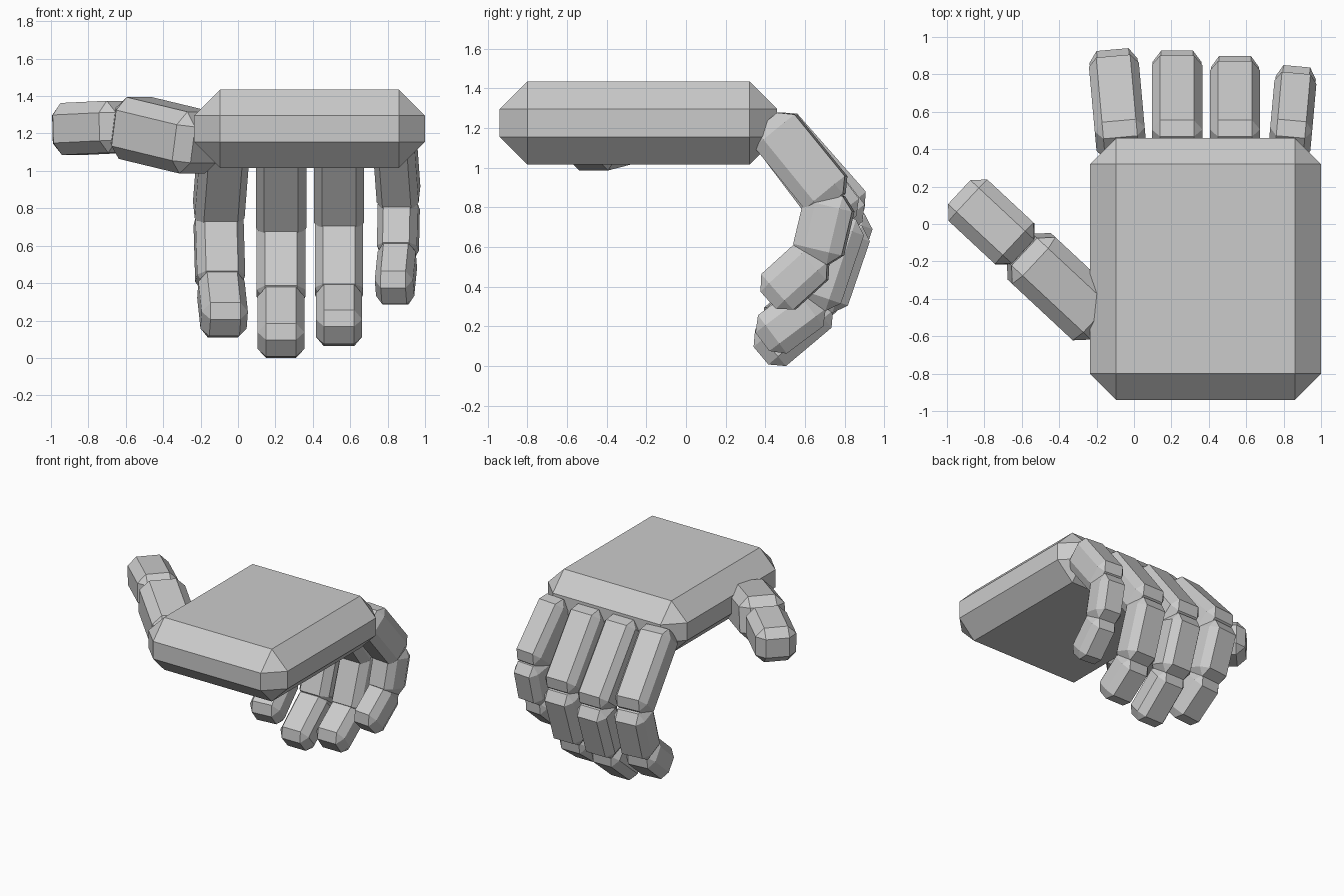
import bpy, bmesh
from mathutils import Vector, Matrix

if "Cube" in bpy.data.objects:
    bpy.data.objects.remove(bpy.data.objects["Cube"])

grey = bpy.data.materials.new("plain_grey")
grey.diffuse_color = (0.6, 0.6, 0.6, 1)
grey.use_nodes = True
grey.node_tree.nodes["Principled BSDF"].inputs["Base Color"].default_value = grey.diffuse_color


def chamfered_box(name, size, bevel, matrix):
    """Box with every edge chamfered; bevel gives the chamfer width per axis."""
    bm = bmesh.new()
    bmesh.ops.create_cube(bm, size=1)
    bmesh.ops.scale(bm, vec=[s / b for s, b in zip(size, bevel)], verts=bm.verts)
    bmesh.ops.bevel(bm, geom=bm.edges[:], offset=1, offset_type='OFFSET',
                    segments=1, affect='EDGES')
    bmesh.ops.scale(bm, vec=bevel, verts=bm.verts)
    bmesh.ops.transform(bm, matrix=matrix, verts=bm.verts)
    bmesh.ops.recalc_face_normals(bm, faces=bm.faces[:])
    mesh = bpy.data.meshes.new(name)
    bm.to_mesh(mesh)
    bm.free()
    mesh.materials.append(grey)
    obj = bpy.data.objects.new(name, mesh)
    bpy.context.collection.objects.link(obj)
    return obj


def bone(name, start, end, width, thick, bevel):
    """Chamfered box running from start to end, its width kept horizontal."""
    start, end = Vector(start), Vector(end)
    along = (end - start).normalized()
    side = along.cross(Vector((0, 0, 1))).normalized()
    up = side.cross(along)
    rot = Matrix((side, along, up)).transposed().to_4x4()
    chamfered_box(name, (width, (end - start).length, thick), bevel,
                  Matrix.Translation((start + end) / 2) @ rot)


# Palm
chamfered_box("palm", (1.235, 1.40, 0.42), (0.14, 0.14, 0.14),
              Matrix.Translation((0.3825, -0.24, 1.225)))

# Fingers: base x, sideways lean, width, side chamfer, joints as (y, z)
fingers = {
    "index": (-0.068, -0.09, 0.268, 0.043,
              [(0.413, 1.234), (0.825, 0.765), (0.703, 0.39), (0.43, 0.162)]),
    "middle": (0.23, 0.0, 0.27, 0.045,
               [(0.413, 1.234), (0.82, 0.705), (0.685, 0.31), (0.378, 0.052)]),
    "ring": (0.54, 0.0, 0.268, 0.043,
             [(0.413, 1.234), (0.79, 0.735), (0.65, 0.32), (0.385, 0.122)]),
    "little": (0.832, 0.09, 0.225, 0.036,
               [(0.413, 1.234), (0.73, 0.845), (0.66, 0.55), (0.42, 0.332)]),
}
for finger, (x, lean, width, chamfer, joints) in fingers.items():
    pts = [Vector((x + lean * (y - 0.413), y, z)) for y, z in joints]
    for i, part in enumerate(("base", "mid", "tip")):
        a, b = pts[i], pts[i + 1]
        d = (b - a).normalized() * 0.025
        bone(f"{finger}_finger_{part}", a - (d if i else d * 0),
             b + (d if i < 2 else d * 0),
             width - 0.01 * i, 0.262 - 0.01 * i, (chamfer, 0.063, 0.063))

# Thumb: sloped base and level tip, both pointing out sideways
for name, centre, slope, length, width, thick, b in (
        ("thumb_base", (-0.386, -0.335, 1.19), 0.176, 0.59, 0.34, 0.335, 0.07),
        ("thumb_tip", (-0.762, 0.01, 1.23), -0.035, 0.466, 0.303, 0.278, 0.064)):
    c = Vector(centre)
    half = Vector((-0.73, 0.68, slope)).normalized() * length / 2
    bone(name, c - half, c + half, width, thick, (b, b, b))
